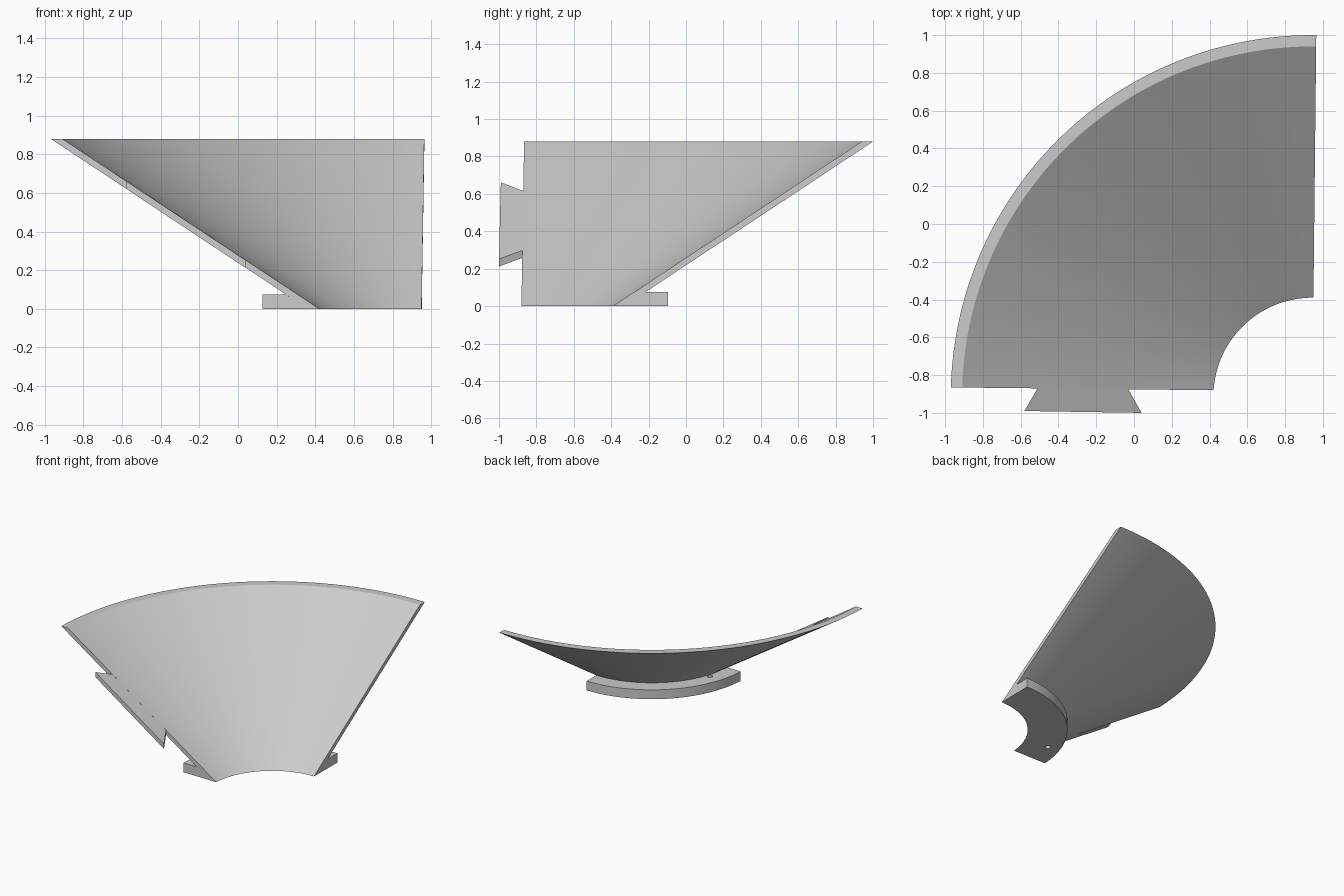
import bpy, bmesh, math

cube = bpy.data.objects.get("Cube")
if cube:
    bpy.data.objects.remove(cube, do_unlink=True)

CX, CY = 0.945, -0.915          # cone axis
R_LOW, R_HIGH = 0.525, 1.855    # inner radius at bottom and top
WALL, HEIGHT = 0.06, 0.88       # wall width measured level
SLOPE = HEIGHT / (R_HIGH - R_LOW)
FLANGE_R, FLANGE_H = 0.82, 0.075
STEPS = 64

grey = bpy.data.materials.new("plain_grey")
grey.use_nodes = True
grey.diffuse_color = (0.6, 0.6, 0.6, 1)
grey.node_tree.nodes["Principled BSDF"].inputs["Base Color"].default_value = (0.6, 0.6, 0.6, 1)


def finish(name, bm):
    bmesh.ops.recalc_face_normals(bm, faces=bm.faces)
    mesh = bpy.data.meshes.new(name)
    bm.to_mesh(mesh)
    bm.free()
    mesh.materials.append(grey)
    obj = bpy.data.objects.new(name, mesh)
    bpy.context.collection.objects.link(obj)
    return obj


def smooth(obj):
    bpy.ops.object.select_all(action='DESELECT')
    obj.select_set(True)
    bpy.context.view_layer.objects.active = obj
    bpy.ops.object.shade_smooth_by_angle(angle=math.radians(30))


def bridge(bm, rings):
    """Join closed rings of vertices and cap both ends."""
    n = len(rings[0])
    for a, b in zip(rings, rings[1:]):
        for i in range(n):
            j = (i + 1) % n
            bm.faces.new((a[i], a[j], b[j], b[i]))
    bm.faces.new(rings[0])
    bm.faces.new(rings[-1])


def sweep(name, section):
    """Sweep a radius/height section through the quarter turn between the side edges."""
    bm = bmesh.new()
    rings = []
    for k in range(STEPS + 1):
        ring = []
        for r, z in section:
            splay = (r - R_LOW) * 0.0108
            start = math.asin((0.035 + splay) / r)
            end = math.pi / 2 + math.asin((0.005 + splay) / r)
            a = start + (end - start) * k / STEPS
            ring.append(bm.verts.new((CX - r * math.cos(a), CY + r * math.sin(a), z)))
        rings.append(ring)
    bridge(bm, rings)
    return finish(name, bm)


# Conical wall panel
panel = sweep("curved_panel", [(R_LOW, 0), (R_LOW + WALL, 0),
                               (R_HIGH + WALL, HEIGHT), (R_HIGH, HEIGHT)])
smooth(panel)

# Foot flange outside the wall
foot_r = R_LOW + WALL
flange = sweep("base_flange", [(foot_r, 0), (FLANGE_R, 0), (FLANGE_R, FLANGE_H),
                               (foot_r + FLANGE_H / SLOPE, FLANGE_H)])

# Pin hole through the flange
angle = math.radians(19)
bpy.ops.mesh.primitive_cylinder_add(vertices=24, radius=0.02, depth=0.3, location=(
    CX - 0.722 * math.cos(angle), CY + 0.722 * math.sin(angle), FLANGE_H / 2))
cutter = bpy.context.object
cutter.name = "pin_hole_cutter"
cutter.hide_render = True
cut = flange.modifiers.new("pin_hole", 'BOOLEAN')
cut.operation = 'DIFFERENCE'
cut.solver = 'EXACT'
cut.object = cutter
bpy.context.view_layer.objects.active = flange
bpy.ops.object.modifier_apply(modifier=cut.name)
bpy.data.objects.remove(cutter, do_unlink=True)
smooth(flange)

# Dovetail tab continuing the wall past its front edge
outline = [(-0.51, -0.869), (-0.58, -0.99), (0.04, -1.0), (-0.03, -0.875)]
bm = bmesh.new()
bridge(bm, [[bm.verts.new((x, y, (CX - R_LOW - x) * SLOPE - drop)) for x, y in outline]
            for drop in (0, WALL * SLOPE)])
finish("dovetail_tab", bm)
